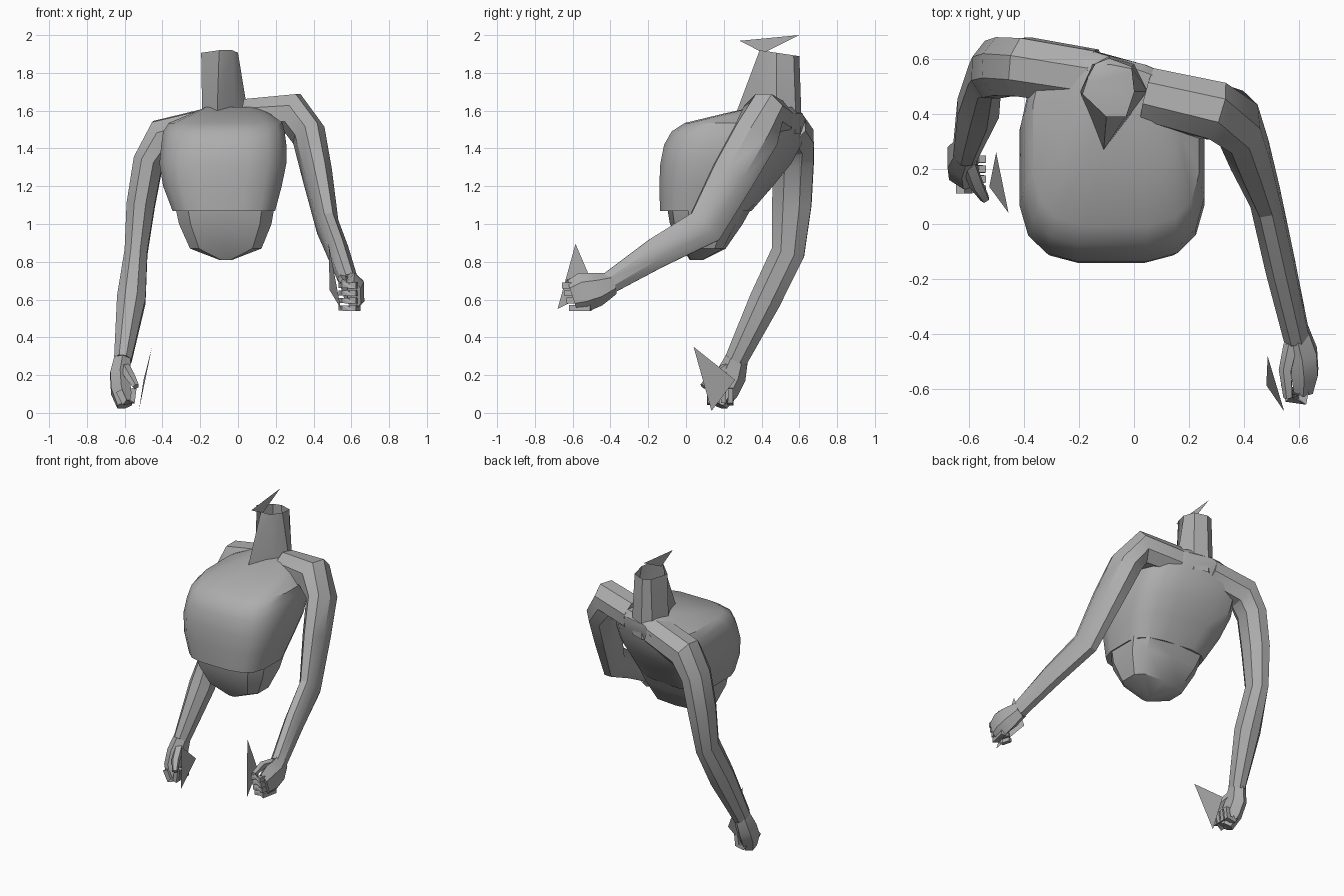
import bpy, bmesh, math
from mathutils import Vector

grey = bpy.data.materials.new("plain grey")
grey.diffuse_color = (0.42, 0.42, 0.42, 1)


def make(name, verts, faces, smooth=True):
    mesh = bpy.data.meshes.new(name)
    bm = bmesh.new()
    vs = [bm.verts.new(v) for v in verts]
    for f in faces:
        bm.faces.new([vs[i] for i in f])
    bmesh.ops.recalc_face_normals(bm, faces=bm.faces)
    bm.to_mesh(mesh)
    bm.free()
    mesh.materials.append(grey)
    ob = bpy.data.objects.new(name, mesh)
    bpy.context.collection.objects.link(ob)
    if smooth:
        bpy.ops.object.select_all(action='DESELECT')
        bpy.context.view_layer.objects.active = ob
        ob.select_set(True)
        bpy.ops.object.shade_smooth_by_angle(angle=math.radians(32))
    return ob


def loft(name, rings, start=True, end=True, smooth=True):
    n = len(rings[0])
    verts = [v for r in rings for v in r]
    faces = [(k * n + i, k * n + (i + 1) % n, (k + 1) * n + (i + 1) % n, (k + 1) * n + i)
             for k in range(len(rings) - 1) for i in range(n)]
    if start:
        faces.append(list(range(n)))
    if end:
        faces.append(list(range(len(verts) - n, len(verts))))
    return make(name, verts, faces, smooth)


def tube(name, path, n=8):
    """Loft along points (x, y, z, ru, rv); u starts along x and follows the bends."""
    pts = [Vector(p[:3]) for p in path]
    u, rings = Vector((1, 0, 0)), []
    for i, p in enumerate(path):
        t = (pts[min(i + 1, len(pts) - 1)] - pts[max(i - 1, 0)]).normalized()
        u = (u - t * t.dot(u)).normalized()
        v = t.cross(u)
        rings.append([pts[i] + u * p[3] * math.cos(a) + v * p[4] * math.sin(a)
                      for a in [2 * math.pi * (j + 0.5) / n for j in range(n)]])
    return loft(name, rings)


def body_ring(z, x0, x1, y0, y1, shear=0.0, p=0.6, n=16):
    """Rounded box section; the back edge is turned by shear."""
    ring = []
    for i in range(n):
        a = 2 * math.pi * (i + 0.5) / n
        c, s = math.cos(a), math.sin(a)
        x = (x0 + x1) / 2 + (x1 - x0) / 2 * math.copysign(abs(c) ** p, c)
        y = (y0 + y1) / 2 + (y1 - y0) / 2 * math.copysign(abs(s) ** p, s)
        y -= shear * (x - (x0 + x1) / 2) * max(0, s)
        ring.append((x, y, z))
    return ring


# chest with stepped lower edge, leaning back towards the shoulders
loft("chest", [body_ring(*r) for r in (
    (1.07, -0.35, 0.20, -0.14, 0.34, 0.1),
    (1.20, -0.40, 0.235, -0.145, 0.44, 0.2),
    (1.32, -0.42, 0.26, -0.14, 0.53, 0.25),
    (1.42, -0.41, 0.26, -0.12, 0.58, 0.28),
    (1.49, -0.40, 0.25, -0.08, 0.60, 0.28),
    (1.535, -0.37, 0.24, -0.01, 0.61, 0.28),
    (1.585, -0.25, 0.17, 0.20, 0.60, 0.25),
    (1.62, -0.17, 0.10, 0.36, 0.57, 0.2))])

# abdomen tapering to a blunt point
loft("abdomen", [body_ring(*r, n=10) for r in (
    (1.09, -0.34, 0.20, -0.10, 0.35, 0.1),
    (1.00, -0.32, 0.185, -0.085, 0.30, 0.1),
    (0.87, -0.26, 0.13, -0.02, 0.21, 0.0),
    (0.81, -0.10, -0.03, 0.02, 0.09, 0.0))])

# open neck, seven sided with a front point at the base
base = [(-0.11, 0.27), (-0.01, 0.40), (0.05, 0.48), (0.00, 0.58), (-0.09, 0.61), (-0.15, 0.58), (-0.19, 0.46)]
top = [(-0.10, 0.39), (-0.03, 0.39), (0.00, 0.48), (-0.01, 0.57), (-0.09, 0.60), (-0.14, 0.58), (-0.195, 0.48)]
loft("neck", [[(x, y, 1.48) for x, y in base[1:] + base[:1]],
              [(x, y, 1.60) for x, y in base[1:] + base[:1]],
              [(x, y, 1.92 - 0.15 * (y - 0.39)) for x, y in top[1:] + top[:1]]],
     start=False, end=False)

# arms, from wrist up over the shoulder to the neck base
tube("forward_arm", [
    (0.59, -0.41, 0.685, 0.05, 0.062), (0.53, -0.15, 0.85, 0.058, 0.088),
    (0.475, 0.10, 0.985, 0.06, 0.11), (0.42, 0.25, 1.26, 0.08, 0.125),
    (0.375, 0.37, 1.47, 0.09, 0.13), (0.29, 0.41, 1.585, 0.12, 0.11),
    (0.05, 0.47, 1.56, 0.10, 0.11)])
tube("lowered_arm", [
    (-0.61, 0.265, 0.28, 0.05, 0.065), (-0.565, 0.42, 0.6, 0.082, 0.09),
    (-0.54, 0.54, 0.85, 0.065, 0.095), (-0.515, 0.56, 1.1, 0.08, 0.112),
    (-0.475, 0.57, 1.33, 0.085, 0.115), (-0.40, 0.57, 1.455, 0.11, 0.115),
    (-0.15, 0.53, 1.52, 0.10, 0.11)])

# palms
tube("forward_palm", [
    (0.59, -0.39, 0.685, 0.05, 0.06), (0.612, -0.47, 0.655, 0.06, 0.09),
    (0.62, -0.54, 0.64, 0.055, 0.105), (0.615, -0.60, 0.62, 0.04, 0.085)], 6)
tube("lowered_palm", [
    (-0.61, 0.27, 0.29, 0.05, 0.06), (-0.625, 0.24, 0.20, 0.06, 0.08),
    (-0.62, 0.20, 0.12, 0.06, 0.08), (-0.60, 0.17, 0.04, 0.045, 0.05)], 6)

# curled fingers and thumbs
for i in range(4):
    z = 0.675 - 0.04 * i
    y = 0.012 * i
    tube("forward_finger", [
        (0.63, -0.54 + y, z, 0.025, 0.022), (0.61, -0.645 + y, z, 0.025, 0.022),
        (0.56, -0.635 + y, z, 0.02, 0.02), (0.545, -0.58 + y, z, 0.018, 0.018)], 4)
    y = 0.235 - 0.036 * i
    tube("lowered_finger", [
        (-0.63, y, 0.13 - y * 0.1, 0.025, 0.022), (-0.60, y, 0.055, 0.025, 0.022),
        (-0.56, y, 0.06, 0.022, 0.02), (-0.55, y, 0.13, 0.018, 0.018)], 4)
tube("forward_thumb", [(0.57, -0.44, 0.70, 0.028, 0.028), (0.55, -0.53, 0.71, 0.025, 0.025),
                       (0.56, -0.63, 0.69, 0.018, 0.018)], 5)
tube("lowered_thumb", [(-0.60, 0.22, 0.24, 0.03, 0.03), (-0.57, 0.14, 0.19, 0.028, 0.025),
                       (-0.54, 0.09, 0.14, 0.018, 0.018)], 5)

# loose flat triangles at the neck and by each hand
for name, tri in (
        ("neck_marker", [(-0.10, 0.285, 1.97), (-0.10, 0.60, 2.0), (-0.10, 0.41, 1.905)]),
        ("forward_hand_marker", [(0.48, -0.585, 0.895), (0.485, -0.48, 0.65), (0.545, -0.68, 0.55)]),
        ("lowered_hand_marker", [(-0.455, 0.04, 0.35), (-0.50, 0.26, 0.175), (-0.525, 0.135, 0.01)])):
    make(name, tri, [(0, 1, 2)], smooth=False)
